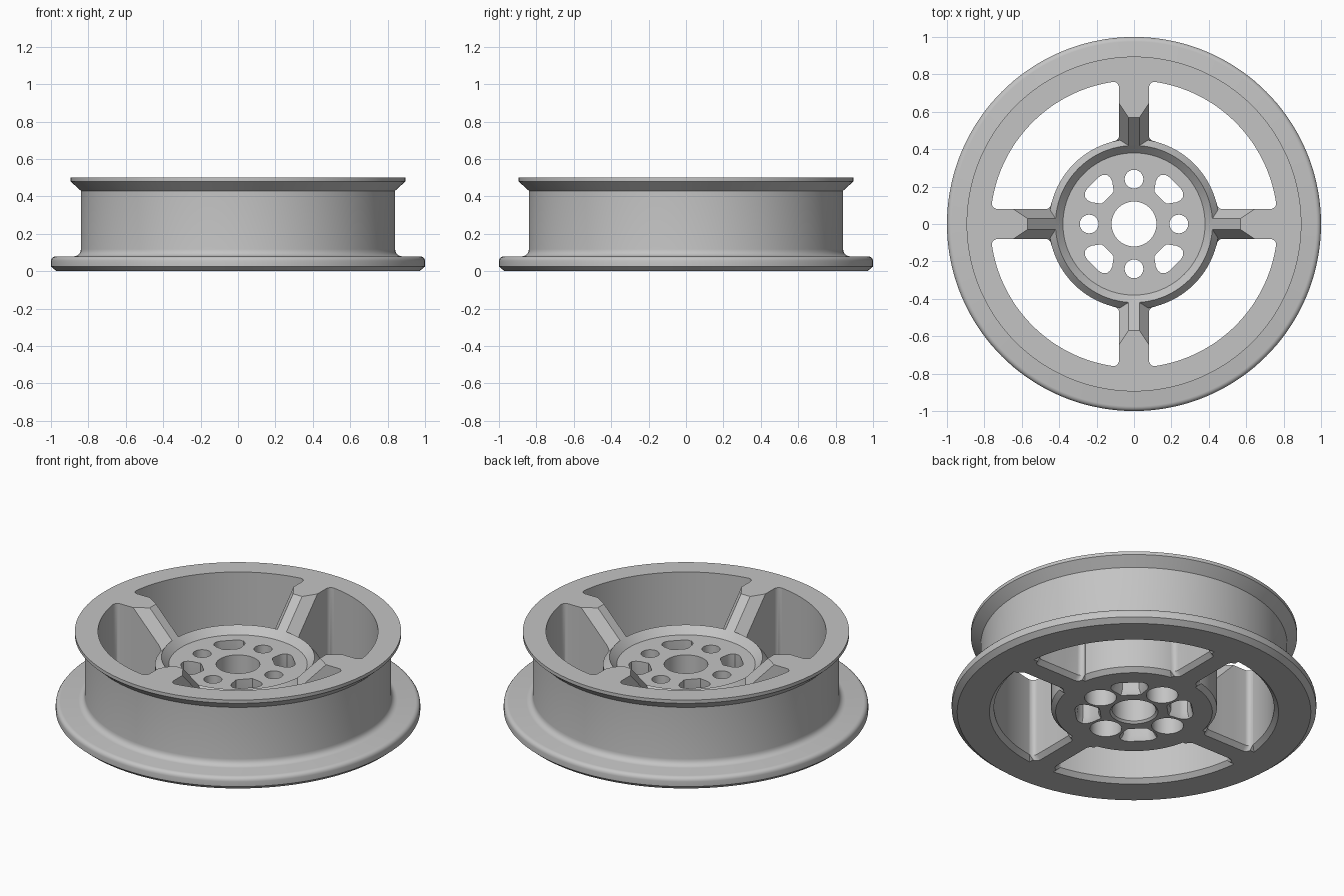
import bpy, bmesh
from math import sin, cos, sqrt, pi, radians
from mathutils import Matrix

cube = bpy.data.objects.get("Cube")
if cube:
    bpy.data.objects.remove(cube, do_unlink=True)

metal = bpy.data.materials.new("grey_metal")
metal.use_nodes = True
GREY = (0.55, 0.55, 0.55, 1)
metal.diffuse_color = GREY
metal.node_tree.nodes["Principled BSDF"].inputs["Base Color"].default_value = GREY

RIM, HUB, HEIGHT, FLOOR = 0.768, 0.455, 0.5, 0.3
CHAMFER = 0.025


def finish(bm, name):
    """Turn a bmesh into a smooth object with sharp edges kept."""
    bmesh.ops.remove_doubles(bm, verts=bm.verts, dist=1e-5)
    bmesh.ops.recalc_face_normals(bm, faces=bm.faces)
    mesh = bpy.data.meshes.new(name)
    bm.to_mesh(mesh)
    bm.free()
    mesh.materials.append(metal)
    obj = bpy.data.objects.new(name, mesh)
    bpy.context.collection.objects.link(obj)
    bpy.ops.object.select_all(action="DESELECT")
    bpy.context.view_layer.objects.active = obj
    obj.select_set(True)
    bpy.ops.object.shade_smooth_by_angle(angle=radians(30))


def tube(bm, rings, turn=0):
    """Skin equal rings turned about z; return the first and last vertex loops."""
    spin = Matrix.Rotation(turn, 3, "Z")
    rows = []
    for ring in rings:
        rows.append([bm.verts.new(p) for p in ring])
        for v in rows[-1]:
            v.co = spin @ v.co
    n = len(rows[0])
    for a, b in zip(rows, rows[1:]):
        for i in range(n):
            j = (i + 1) % n
            bm.faces.new((a[i], a[j], b[j], b[i]))
    return rows[0], rows[-1]


def circle(r, z, n, cx=0):
    return [(cx + r * cos(2 * pi * i / n), r * sin(2 * pi * i / n), z) for i in range(n)]


def fill(bm, loops):
    """Fill the flat area between an outer loop and its holes."""
    edges = [bm.edges.get((a, b)) for loop in loops
             for a, b in zip(loop, loop[1:] + loop[:1])]
    bmesh.ops.triangle_fill(bm, edges=edges, use_beauty=True)


# Rim: flange, barrel, flared lip and inner wall
flange = [(0.793, 0), (0.97, 0), (1, 0.025), (1, 0.055), (0.998, 0.065),
          (0.992, 0.073), (0.984, 0.078), (0.975, 0.08)]
barrel = [(0.875, 0.08), (0.862, 0.083), (0.849, 0.092), (0.842, 0.105),
          (0.84, 0.118), (0.84, 0.43), (0.895, 0.48), (0.895, HEIGHT)]
inside = [(RIM, HEIGHT), (RIM, CHAMFER), (0.793, 0)]
bm = bmesh.new()
tube(bm, [circle(r, z, 144) for r, z in flange + barrel + inside])
finish(bm, "rim")

# Hub: raised ridge, sunken floor, centre bore, bolt holes and pockets
bm = bmesh.new()
shell = [(HUB - CHAMFER, 0), (HUB, CHAMFER), (HUB, FLOOR), (0.42, 0.343), (0.38, FLOOR)]
bore = [(0.132, 0), (0.12, 0.012), (0.12, FLOOR)]
loops = [tube(bm, [circle(r, z, 96) for r, z in shell]),
         tube(bm, [circle(r, z, 48) for r, z in bore])]
bolt = [(0.087, 0), (0.087, 0.18), (0.05, 0.18), (0.05, FLOOR)]
side = [(0.2, 9), (0.205, 13), (0.257, 18), (0.28, 18), (0.3, 16), (0.312, 12), (0.314, 8)]
polar = side + [(r, -a) for r, a in reversed(side)]
MID = 0.26
pocket = [(r * cos(radians(a)) - MID, r * sin(radians(a))) for r, a in polar]
for k in range(4):
    quarter = k * pi / 2
    loops.append(tube(bm, [circle(r, z, 32, 0.24) for r, z in bolt], quarter))
    loops.append(tube(bm, [[(MID + x * s, y * s, z) for x, y in pocket]
                           for z, s in ((0, 1.2), (0.03, 1), (FLOOR, 1))],
                      quarter + pi / 4))
fill(bm, [first for first, last in loops])
fill(bm, [last for first, last in loops])
finish(bm, "hub")

# Spokes: sloped, bevelled bars flaring into the hub and the rim
HALF, FILLET, RIDGE, BEVEL = 0.08, 0.03, 0.03, 1.6
SLOPE = 0.2 / 0.19
Y_HUB = sqrt((HUB + FILLET) ** 2 - (HALF + FILLET) ** 2)
Y_RIM = sqrt((RIM - FILLET) ** 2 - (HALF + FILLET) ** 2)


def section(y):
    """Cross-section of a spoke at distance y from the axle."""
    t = min(FILLET, max(0, Y_HUB - y, y - Y_RIM))
    w = HALF + FILLET - sqrt(FILLET ** 2 - t ** 2)
    crest = FLOOR + (y - 0.38) * SLOPE
    top = min(HEIGHT, crest)
    flat = min(w, RIDGE + (crest - top) / BEVEL)
    edge = min(HEIGHT, crest - (w - RIDGE) * BEVEL)
    right = [(w - CHAMFER, y, 0), (w, y, CHAMFER), (w, y, edge), (flat, y, top)]
    return right + [(-x, y, z) for x, y, z in reversed(right)]


flare = [FILLET * sin(radians(a)) for a in range(0, 91, 18)]
stations = [0.42] + [Y_HUB - t for t in reversed(flare)]
stations += [0.38 + (HEIGHT - FLOOR) / SLOPE, 0.57 + (HALF - RIDGE) * BEVEL / SLOPE]
stations += [Y_RIM + t for t in flare] + [0.8]
bm = bmesh.new()
for k in range(4):
    for end in tube(bm, [section(y) for y in stations], k * pi / 2):
        bm.faces.new(end)
bmesh.ops.dissolve_degenerate(bm, dist=1e-5, edges=bm.edges)
finish(bm, "spokes")
